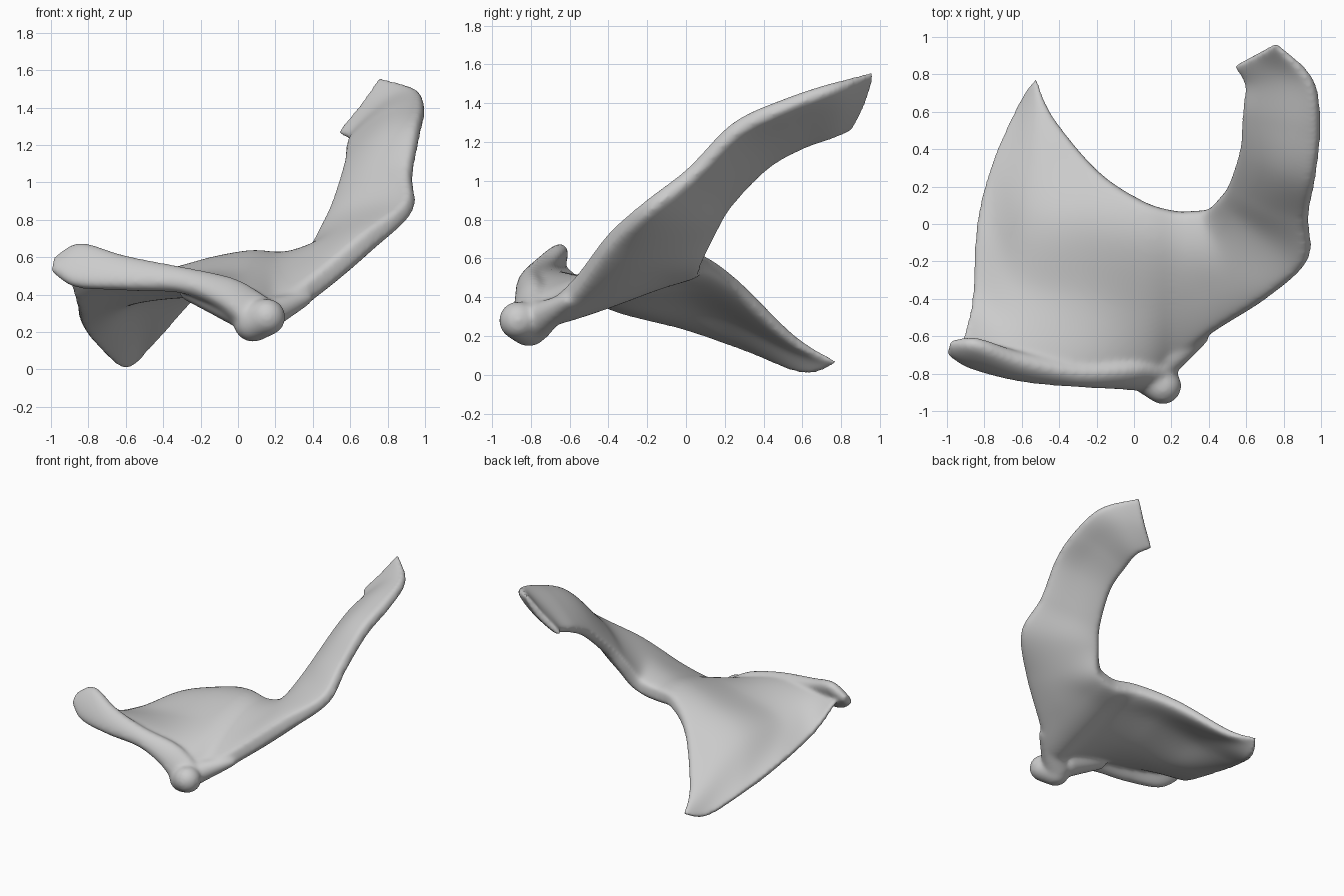
import bpy, bmesh, math
from mathutils import Vector

if "Cube" in bpy.data.objects:
    bpy.data.objects.remove(bpy.data.objects["Cube"])


def spline(pts, t):
    """Catmull-Rom point at t (0..1) through vectors."""
    n = len(pts) - 1
    i = min(int(t * n), n - 1)
    f = t * n - i
    b, c = pts[i], pts[i + 1]
    a = pts[i - 1] if i > 0 else b * 2 - c
    d = pts[i + 2] if i + 2 <= n else c * 2 - b
    return (b * 2 + (c - a) * f + (a * 2 - b * 5 + c * 4 - d) * f * f
            + (b * 3 - a - c * 3 + d) * f ** 3) * 0.5


def loft(bm, stations, thick, nu, nv, edge):
    """Closed shell through cross lines, rounded and thinner at its rims."""
    cols = [[spline([Vector(p) for p in s], j / nv) for j in range(nv + 1)] for s in stations]
    th = [Vector((t, 0, 0)) for t in thick]
    grid = [[spline([c[j] for c in cols], i / nu) for j in range(nv + 1)] for i in range(nu + 1)]
    rings = []
    for i in range(nu + 1):
        t = spline(th, i / nu).x / 2
        top, low = [], []
        for j in range(nv + 1):
            du = grid[min(i + 1, nu)][j] - grid[max(i - 1, 0)][j]
            dv = grid[i][min(j + 1, nv)] - grid[i][max(j - 1, 0)]
            s = math.sin(math.pi * j / nv)
            off = du.cross(dv).normalized() * t * (edge + (1 - edge) * math.sqrt(max(s, 0)))
            top.append(bm.verts.new(grid[i][j] + off))
            low.append(bm.verts.new(grid[i][j] - off))
        rings.append(top + low[::-1])
    m = len(rings[0])
    for a, b in zip(rings, rings[1:]):
        for k in range(m):
            bm.faces.new((a[k], a[(k + 1) % m], b[(k + 1) % m], b[k]))
    for r in (rings[0], rings[-1]):
        for j in range(nv):
            bm.faces.new((r[j], r[j + 1], r[m - 2 - j], r[m - 1 - j]))


def ball_chain(bm, a, ra, b, rb, count=9):
    """Tapered rounded bar made of overlapping balls."""
    for i in range(count):
        f = i / (count - 1)
        ball = bmesh.ops.create_icosphere(bm, subdivisions=3, radius=ra + (rb - ra) * f)
        bmesh.ops.translate(bm, verts=ball["verts"], vec=Vector(a).lerp(Vector(b), f))


bm = bmesh.new()

# Broad plate: cross lines from the front/right rim to the back rim
plate = [
    [(-.92, -.63, .56), (-.865, -.4, .36), (-.835, .02, .245), (-.75, .33, .13), (-.62, .62, .015), (-.525, .785, .065)],
    [(-.6, -.74, .53), (-.61, -.35, .4), (-.55, .1, .38), (-.43, .57, .17)],
    [(-.25, -.78, .48), (-.25, -.4, .45), (-.22, .0, .51), (-.2, .29, .44)],
    [(.05, -.78, .37), (.05, -.45, .45), (.05, -.1, .55), (.03, .13, .56)],
    [(.2, -.75, .29), (.22, -.45, .42), (.22, -.15, .53), (.21, .07, .56)],
    [(.42, -.58, .45), (.4, -.36, .51), (.35, -.14, .56), (.32, .07, .57)],
    [(.7, -.4, .69), (.6, -.26, .66), (.5, -.1, .64), (.4, .08, .61)],
]
# Rising arm: cross lines from the outer rim to the inner rim
arm = [
    [(.92, -.2, .87), (.67, -.01, .81), (.46, .14, .75)],
    [(.925, .03, 1.05), (.72, .12, .98), (.52, .23, .89)],
    [(.965, .25, 1.27), (.79, .32, 1.21), (.58, .42, 1.08)],
    [(.99, .5, 1.39), (.82, .55, 1.33), (.59, .6, 1.18)],
    [(.955, .76, 1.49), (.8, .77, 1.39), (.6, .75, 1.23)],
    [(.76, .965, 1.56), (.66, .91, 1.4), (.535, .845, 1.26)],
]
loft(bm, plate + arm,
     [.05, .11, .14, .17, .19, .19, .18, .15, .13, .13, .12, .1, .05], 96, 32, .4)

# Slanted front flange: cross lines from lower front to upper back
flange = [
    [(-1, -.7, .53), (-.98, -.62, .59)],
    [(-.87, -.755, .445), (-.84, -.63, .67)],
    [(-.6, -.82, .43), (-.6, -.71, .6)],
    [(-.3, -.85, .42), (-.3, -.76, .535)],
    [(-.1, -.86, .34), (-.04, -.75, .48)],
    [(.03, -.865, .23), (.1, -.75, .41)],
    [(.12, -.865, .2), (.21, -.77, .33)],
]
loft(bm, flange, [.06, .11, .12, .12, .13, .14, .14], 60, 12, .35)

# Rounded knob at the front corner, running into the plate's right rim
ball_chain(bm, (.155, -.865, .28), .1, (.08, -.81, .25), .105)
ball_chain(bm, (.1, -.78, .27), .1, (.36, -.61, .38), .04, 14)
ball_chain(bm, (.02, -.76, .32), .1, (-.25, -.72, .43), .07, 14)

bmesh.ops.recalc_face_normals(bm, faces=bm.faces)
mesh = bpy.data.meshes.new("bone_plate_with_arm")
bm.to_mesh(mesh)
bm.free()
bone = bpy.data.objects.new("bone_plate_with_arm", mesh)
bpy.context.collection.objects.link(bone)

# Fuse the parts into one soft organic skin
fuse = bone.modifiers.new("fuse", 'REMESH')
fuse.mode = 'VOXEL'
fuse.voxel_size = .012
fuse.use_smooth_shade = True
soften = bone.modifiers.new("soften", 'SMOOTH')
soften.factor = .5
soften.iterations = 24
